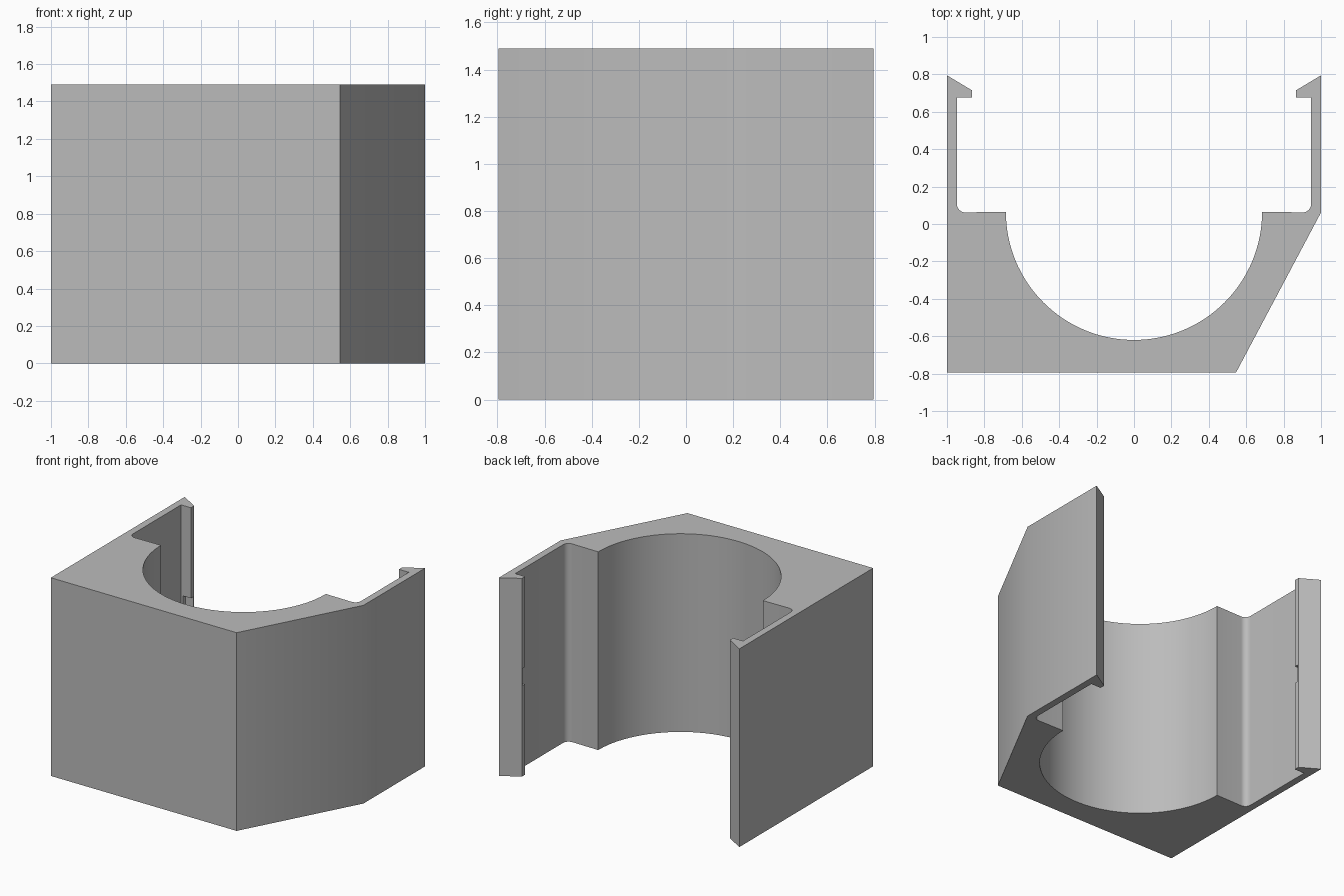
import bpy
import bmesh
from math import sin, cos, pi, radians
from mathutils import Vector

if "Cube" in bpy.data.objects:
    bpy.data.objects.remove(bpy.data.objects["Cube"], do_unlink=True)

HEIGHT = 1.49
FRONT, BACK = -0.795, 0.795
SHELF = 0.062      # level of the shelves beside the bore
BORE = 0.685       # bore radius
WALL = 0.947       # inner face of the clip arms
FILLET = 0.045
TIP, HOOK = 0.865, 0.676

grey = bpy.data.materials.new("plain_grey")
grey.use_nodes = True
colour = (0.5, 0.5, 0.5, 1)
grey.diffuse_color = colour
grey.node_tree.nodes["Principled BSDF"].inputs["Base Color"].default_value = colour


def arc(cx, cy, r, start, end, steps):
    angles = [start + (end - start) * i / steps for i in range(steps + 1)]
    return [(cx + r * cos(a), cy + r * sin(a)) for a in angles]


def extrude_profile(name, points, z0, z1):
    bm = bmesh.new()
    face = bm.faces.new([bm.verts.new((x, y, z0)) for x, y in points])
    result = bmesh.ops.extrude_face_region(bm, geom=[face])
    top = [v for v in result["geom"] if isinstance(v, bmesh.types.BMVert)]
    bmesh.ops.translate(bm, verts=top, vec=Vector((0, 0, z1 - z0)))
    bmesh.ops.recalc_face_normals(bm, faces=bm.faces)
    mesh = bpy.data.meshes.new(name)
    bm.to_mesh(mesh)
    bm.free()
    mesh.materials.append(grey)
    obj = bpy.data.objects.new(name, mesh)
    bpy.context.collection.objects.link(obj)
    return obj


# Clip arm with hooked end and filleted root, from outer tip to shelf
arm = [(1, BACK), (TIP, 0.714), (TIP, HOOK), (WALL, HOOK)]
arm += arc(WALL - FILLET, SHELF + FILLET, FILLET, 0, -pi / 2, 8)
mirrored_arm = [(-x, y) for x, y in reversed(arm)]

# Whole outline: arms, half-round bore, square corner and slanted corner
outline = arm + arc(0, SHELF + 0.003, BORE, 0, -pi, 64) + mirrored_arm
outline += [(-1, FRONT), (0.545, FRONT), (1, SHELF)]
bracket = extrude_profile("clip_bracket", outline, 0, HEIGHT)
bpy.context.view_layer.objects.active = bracket
bracket.select_set(True)

# Short notch halfway up the inner side of each hook
for side in (-1, 1):
    x0, x1 = side * 0.84, side * 0.93
    box = [(x0, 0.65), (x1, 0.65), (x1, 0.705), (x0, 0.705)]
    # Keep the cut inside the hook and clear of the arm
    cutter = extrude_profile("notch_cutter", box, HEIGHT / 2 - 0.065, HEIGHT / 2 + 0.065)
    cutter.hide_render = True
    cut = bracket.modifiers.new("notch", "BOOLEAN")
    cut.operation = "DIFFERENCE"
    cut.solver = "EXACT"
    cut.object = cutter
    bpy.ops.object.modifier_apply(modifier=cut.name)
    bpy.data.objects.remove(cutter, do_unlink=True)

bpy.ops.object.shade_smooth_by_angle(angle=radians(30))
